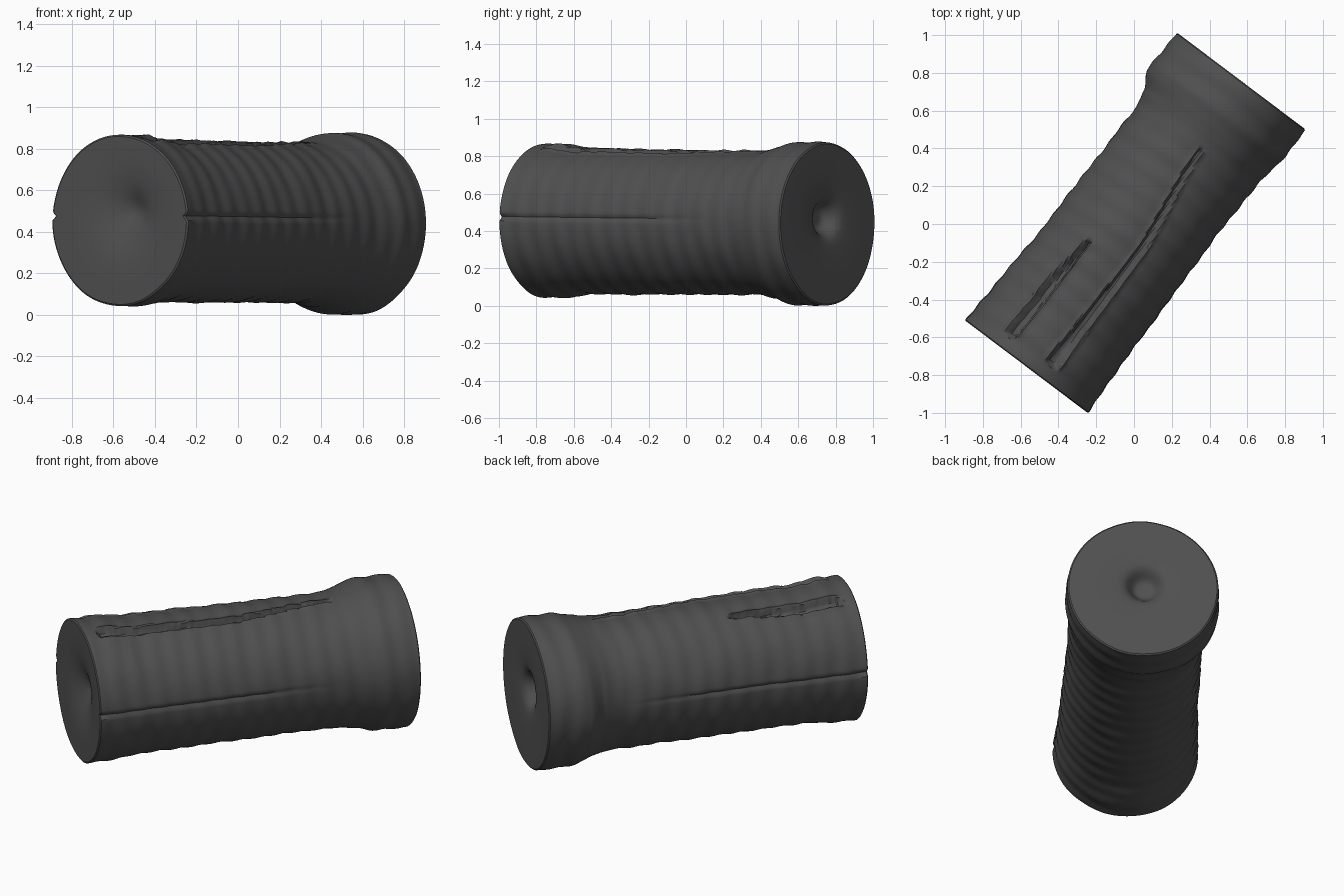
import bpy, bmesh, math, random
from mathutils import Vector, noise

random.seed(4)
cube = bpy.data.objects.get("Cube")
if cube:
    bpy.data.objects.remove(cube, do_unlink=True)


def material(name, rgb):
    m = bpy.data.materials.new(name)
    m.use_nodes = True
    m.diffuse_color = (*rgb, 1)
    m.node_tree.nodes["Principled BSDF"].inputs["Base Color"].default_value = (*rgb, 1)
    return m


charcoal = material("charcoal", (0.08, 0.08, 0.08))

AXIS = Vector((0.602, 0.799, 0))     # along the roll, front end to back end
SIDE = Vector((0.799, -0.602, 0))    # horizontal, across the roll
HALF, SEGMENTS, STEPS = 0.94, 220, 190

# Radius along the roll: one side flares abruptly, the other gradually
SHARP = [(-0.94, 0.408), (-0.7, 0.395), (-0.28, 0.375), (0.5, 0.365),
         (0.6, 0.385), (0.7, 0.438), (0.94, 0.427)]
SOFT = [(-0.94, 0.405), (-0.53, 0.395), (0.3, 0.388), (0.55, 0.398), (0.78, 0.425), (0.94, 0.425)]
UPRIGHT = [(-0.94, 0.41), (-0.8, 0.41), (-0.65, 0.39), (0.5, 0.383),
           (0.62, 0.40), (0.75, 0.435), (0.94, 0.437)]
# Cracks on top: (distance along, sideways offset, half width)
CRACKS = [[(-0.87, 0.10, 0.034), (-0.6, 0.108, 0.026), (-0.16, 0.115, 0.018), (0.54, 0.047, 0.012)],
          [(-0.88, -0.166, 0.026), (-0.6, -0.16, 0.026), (-0.2, -0.136, 0.012)]]


def lookup(points, s, k=1):
    """Eased interpolation of column k at distance s."""
    if s <= points[0][0]:
        return points[0][k]
    for a, b in zip(points, points[1:]):
        if s <= b[0]:
            t = (s - a[0]) / (b[0] - a[0])
            t = t * t * (3 - 2 * t)
            return a[k] + (b[k] - a[k]) * t
    return points[-1][k]


def bell(x):
    return math.exp(-x * x)


def radius(s, a):
    c, v = math.cos(a), math.sin(a)
    r = c * c * lookup(SOFT if c > 0 else SHARP, s) + v * v * lookup(UPRIGHT, s)
    # wrapped ripples and lumps
    r += 0.0025 * math.sin(s * 52 + 0.7 * math.sin(3 * a))
    r += 0.005 * noise.noise(Vector((c * 2, v * 2, s * 7)))
    # lengthwise seams on both sides, fading towards the flare
    fade = max(0, min(1, (0.45 - s) * 2))
    for seam in (0, math.pi):
        d = math.remainder(a - seam - 0.05 * math.cos(seam), math.tau)
        r -= (0.010 + 0.012 * bell((s + HALF) / 0.05)) * fade * bell(d / 0.03)
    # cracks with ragged raised lips
    if v > 0:
        for crack in CRACKS:
            if crack[0][0] < s < crack[-1][0]:
                w = lookup(crack, s, 2) + 0.004 * noise.noise(Vector((s * 40, 0, 0)))
                d = abs(r * c - lookup(crack, s))
                end = min(1, (s - crack[0][0]) / 0.03, (crack[-1][0] - s) / 0.03)
                r += end * (0.009 * bell((d - w * 1.3) / 0.012) - 0.035 * bell((d / w) ** 2))
    return r


def place(s, a, r):
    z = 0.447 - 0.0085 * s / HALF + r * math.sin(a)
    return AXIS * s + SIDE * (r * math.cos(a)) + Vector((0, 0, z))


def dent(end, a, r):
    """Inward depth of the hollow on an end face."""
    x, z = r * math.cos(a), r * math.sin(a)
    if end < 0:
        broad = 0.045 * bell(math.hypot(x - 0.04, z - 0.02) / 0.16)
        return broad + 0.02 * bell(math.hypot(x - 0.07, z - 0.05) / 0.07)
    d = math.hypot(x + 0.01, z - 0.03)
    return 0.075 / (1 + (d / 0.085) ** 6) + 0.015 * bell(d / 0.17)


bm = bmesh.new()
angles = [math.tau * i / SEGMENTS for i in range(SEGMENTS)]
fractions = [i / 32 for i in range(1, 32)]
rings = []


def cap_ring(end, f):
    ring = []
    for a in angles:
        r = (radius(end * HALF, a) - 0.008) * f
        ring.append(bm.verts.new(place(end * (HALF + 0.006 - dent(end, a, r)), a, r)))
    rings.append(ring)


# Front face, wrapped side, back face
for f in fractions + [1]:
    cap_ring(-1, f)
for i in range(STEPS + 1):
    s = -HALF + 2 * HALF * i / STEPS
    rings.append([bm.verts.new(place(s, a, radius(s, a))) for a in angles])
for f in [1] + fractions[::-1]:
    cap_ring(1, f)

for lower, upper in zip(rings, rings[1:]):
    for i in range(SEGMENTS):
        j = (i + 1) % SEGMENTS
        bm.faces.new((lower[i], lower[j], upper[j], upper[i]))
for end, ring in ((-1, rings[0]), (1, rings[-1])):
    hub = bm.verts.new(place(end * (HALF + 0.006 - dent(end, 0, 0)), 0, 0))
    for i in range(SEGMENTS):
        bm.faces.new((ring[i], ring[(i + 1) % SEGMENTS], hub))
bmesh.ops.recalc_face_normals(bm, faces=bm.faces)

# Rest the roll on the ground
low = min(v.co.z for v in bm.verts)
bmesh.ops.translate(bm, verts=bm.verts, vec=(0, 0, -low))

mesh = bpy.data.meshes.new("flared_roll")
bm.to_mesh(mesh)
bm.free()
mesh.materials.append(charcoal)
roll = bpy.data.objects.new("flared_roll", mesh)
bpy.context.collection.objects.link(roll)
bpy.context.view_layer.objects.active = roll
roll.select_set(True)
bpy.ops.object.shade_smooth_by_angle(angle=math.radians(35))
